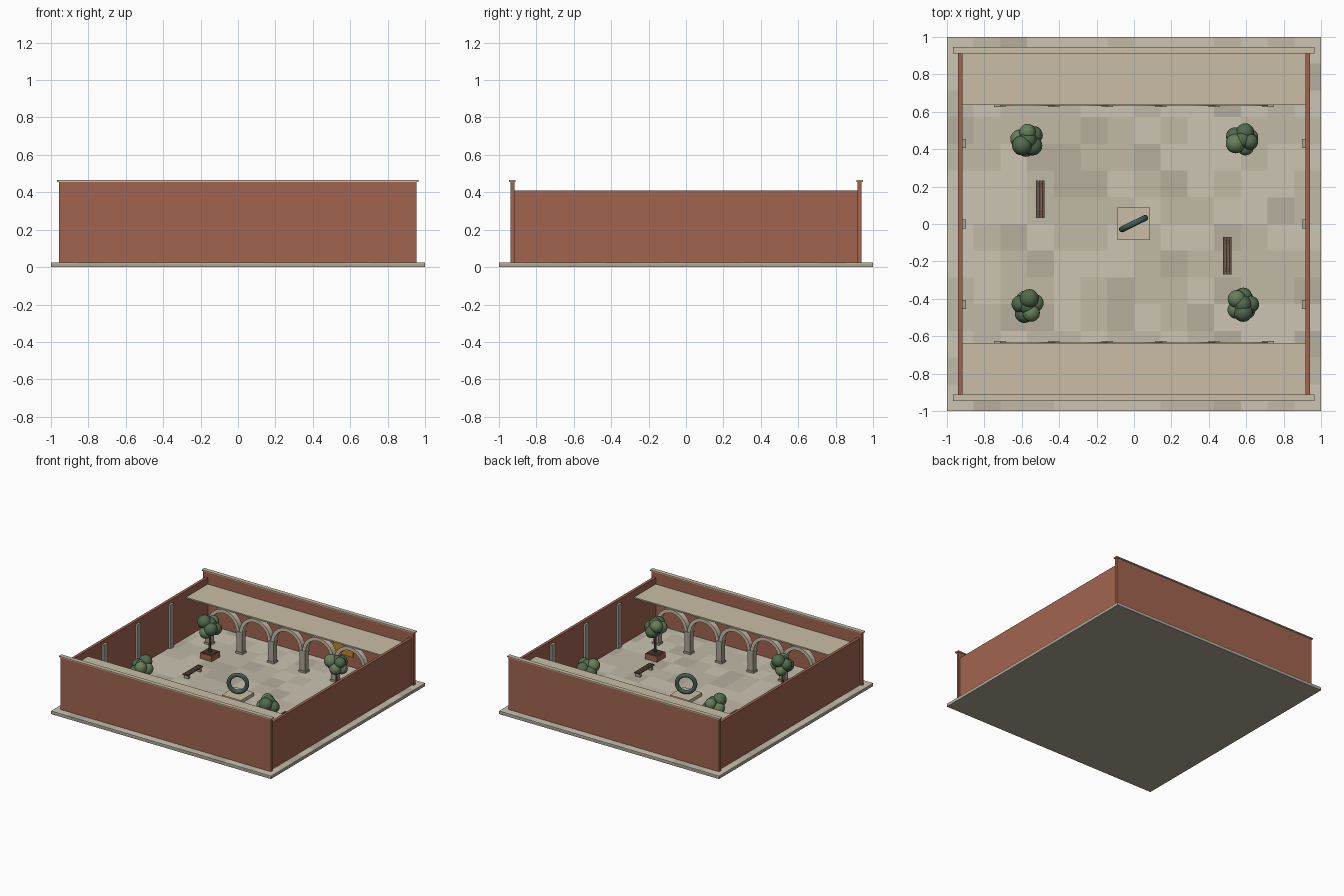
import bpy, bmesh, math, random
from mathutils import Matrix, Vector

if "Cube" in bpy.data.objects:
    bpy.data.objects.remove(bpy.data.objects["Cube"])

random.seed(4)


def mat(name, r, g, b):
    m = bpy.data.materials.new(name)
    m.diffuse_color = [(c / 255) ** 2.2 for c in (r, g, b)] + [1]
    m.use_nodes = True
    m.node_tree.nodes["Principled BSDF"].inputs["Base Color"].default_value = m.diffuse_color
    return m


BRICK = mat("brick", 160, 100, 80)
STONE = mat("stone", 200, 188, 165)
GREY = mat("grey_stone", 172, 164, 148)
PAVING = [mat("paving_%d" % i, *c) for i, c in
          enumerate([(203, 195, 178), (192, 184, 166), (180, 173, 157)])]
WOOD = mat("wood", 105, 82, 68)
BRONZE = mat("bronze", 70, 92, 82)
SOIL = mat("soil", 70, 55, 45)
LEAVES = [mat("leaf_%d" % i, *c) for i, c in enumerate([(82, 106, 78), (104, 126, 92)])]
OCHRE = mat("ochre", 190, 135, 50)


def finish(name, bm, mats, smooth=False):
    me = bpy.data.meshes.new(name)
    bmesh.ops.recalc_face_normals(bm, faces=bm.faces)
    bm.to_mesh(me)
    bm.free()
    for m in mats:
        me.materials.append(m)
    if smooth:
        me.shade_smooth()
    ob = bpy.data.objects.new(name, me)
    bpy.context.collection.objects.link(ob)
    return ob


def add_box(bm, x0, x1, y0, y1, z0, z1, idx=0):
    M = Matrix.Translation(((x0 + x1) / 2, (y0 + y1) / 2, (z0 + z1) / 2)) @ \
        Matrix.Diagonal((abs(x1 - x0), abs(y1 - y0), z1 - z0, 1))
    r = bmesh.ops.create_cube(bm, size=1, matrix=M)
    for f in {f for v in r["verts"] for f in v.link_faces}:
        f.material_index = idx


def box(name, m, *dims):
    bm = bmesh.new()
    add_box(bm, *dims)
    return finish(name, bm, [m])


# ground slab and paving tiles in three shades
box("ground_slab", GREY, -1, 1, -1, 1, 0, 0.018)
bm = bmesh.new()
N = 14
step = 2 / N
for i in range(N):
    for j in range(N):
        x, y = -1 + i * step, -1 + j * step
        add_box(bm, x, x + step, y, y + step, 0.018, 0.025, random.choice((0, 0, 1, 1, 2)))
finish("paving", bm, PAVING)

# perimeter walls, copings and gallery roofs
for s, tag in ((-1, "front"), (1, "back")):
    box(tag + "_wall", BRICK, -0.958, 0.955, s * 0.917, s * 0.938, 0.025, 0.456)
    box(tag + "_coping", STONE, -0.967, 0.964, s * 0.911, s * 0.946, 0.456, 0.465)
    box(tag + "_gallery_roof", STONE, -0.922, 0.922, s * 0.635, s * 0.917, 0.347, 0.357)
for s, tag in ((-1, "left"), (1, "right")):
    box(tag + "_wall", BRICK, s * 0.917, s * 0.94, -0.917, 0.917, 0.025, 0.41)
    for k, y in enumerate((-0.43, 0, 0.43)):
        box("%s_pilaster_%d" % (tag, k), GREY, s * 0.898, s * 0.918, y - 0.024, y + 0.024, 0.025, 0.385)

# arcades: half rings standing on shared piers
BAY, SPRING, RO, RI, SEG = 0.2865, 0.205, 0.142, 0.114, 24


def arch(name, cx, y0, y1):
    bm = bmesh.new()
    rows = []
    for k in range(SEG + 1):
        a = math.pi * k / SEG
        rows.append([bm.verts.new((cx + r * math.cos(a), y, SPRING + r * math.sin(a)))
                     for r, y in ((RI, y0), (RO, y0), (RO, y1), (RI, y1))])
    for p, q in zip(rows, rows[1:]):
        for i in range(4):
            j = (i + 1) % 4
            bm.faces.new((p[i], p[j], q[j], q[i]))
    bm.faces.new(rows[0])
    bm.faces.new(rows[-1])
    finish(name, bm, [STONE])


for s, tag in ((-1, "front"), (1, "back")):
    for k in range(5):
        arch("%s_arch_%d" % (tag, k), (k - 2) * BAY, s * 0.63, s * 0.675)
    bm = bmesh.new()
    for k in range(6):
        x = (k - 2.5) * BAY
        add_box(bm, x - 0.026, x + 0.026, s * 0.631, s * 0.674, 0.025, SPRING)
        add_box(bm, x - 0.031, x + 0.031, s * 0.626, s * 0.679, 0.025, 0.04)
        add_box(bm, x - 0.031, x + 0.031, s * 0.626, s * 0.679, SPRING - 0.012, SPRING)
    finish(tag + "_piers", bm, [GREY])

# coloured panel on the back gallery wall
box("wall_panel", OCHRE, 0.23, 0.41, 0.908, 0.918, 0.11, 0.28)

# ring sculpture on its plinth
box("plinth", STONE, -0.087, 0.086, -0.086, 0.087, 0.025, 0.052)
bpy.ops.mesh.primitive_torus_add(major_radius=0.069, minor_radius=0.016, major_segments=48,
                                 minor_segments=16, location=(-0.002, 0.002, 0.136),
                                 rotation=(math.pi / 2, 0, math.radians(26)))
ring = bpy.context.object
ring.name = "ring_sculpture"
ring.data.materials.append(BRONZE)
bpy.ops.object.shade_smooth()

# benches: three slats on two stone blocks
for k, (x, y) in enumerate(((-0.502, 0.132), (0.498, -0.17))):
    bm = bmesh.new()
    for d in (-0.016, 0, 0.016):
        add_box(bm, x + d - 0.0068, x + d + 0.0068, y - 0.1, y + 0.1, 0.055, 0.064)
    for d in (-0.075, 0.075):
        add_box(bm, x - 0.02, x + 0.02, y + d - 0.01, y + d + 0.01, 0.025, 0.055, 1)
    finish("bench_%d" % k, bm, [WOOD, GREY])

# trees in brick planters
for k, (x, y) in enumerate(((-0.57, 0.45), (0.58, 0.45), (-0.57, -0.44), (0.58, -0.43))):
    box("planter_%d" % k, BRICK, x - 0.054, x + 0.054, y - 0.054, y + 0.054, 0.025, 0.07)
    box("planter_soil_%d" % k, SOIL, x - 0.046, x + 0.046, y - 0.046, y + 0.046, 0.06, 0.073)
    bm = bmesh.new()
    bmesh.ops.create_cone(bm, cap_ends=True, segments=10, radius1=0.011, radius2=0.007, depth=0.17,
                          matrix=Matrix.Translation((x, y, 0.155)))
    finish("trunk_%d" % k, bm, [WOOD])
    bm = bmesh.new()
    turn = random.uniform(0, 6.28)
    for b in range(7):
        a = turn + b * 2.4
        d = 0.042 if b else 0
        c = Vector((x + d * math.cos(a), y + d * math.sin(a),
                    0.305 if b == 0 else 0.225 + 0.0145 * b + random.uniform(-0.012, 0.012)))
        r = bmesh.ops.create_icosphere(bm, subdivisions=3, radius=random.uniform(0.043, 0.053),
                                       matrix=Matrix.Translation(c))
        for f in {f for v in r["verts"] for f in v.link_faces}:
            f.material_index = b % 2
    finish("crown_%d" % k, bm, LEAVES, smooth=True)
